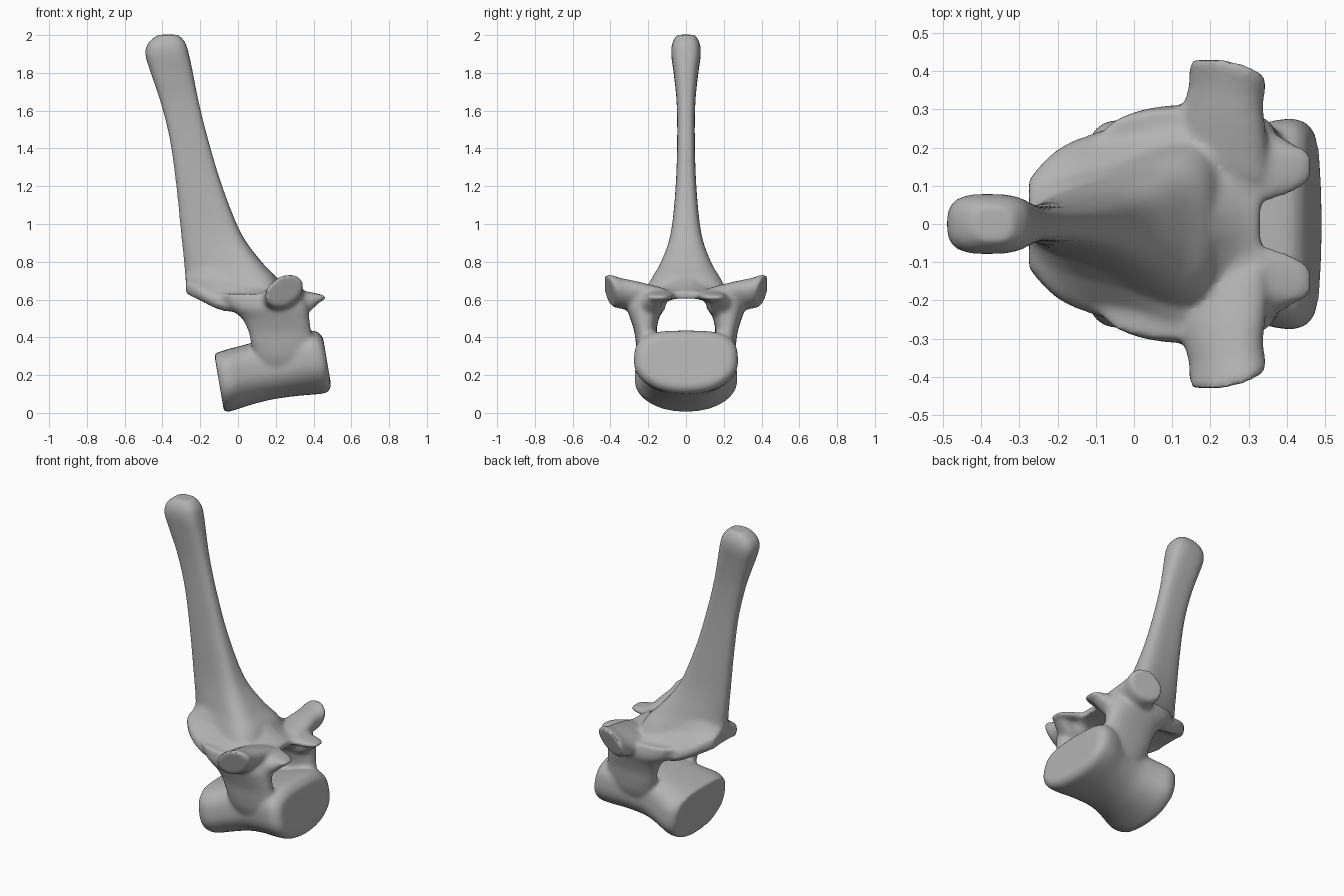
import bpy, bmesh, math

cube = bpy.data.objects.get("Cube")
if cube:
    bpy.data.objects.remove(cube, do_unlink=True)

bone = bpy.data.materials.new("bone_grey")
bone.use_nodes = True
GREY = (0.45, 0.45, 0.45, 1)
bone.diffuse_color = GREY
bone.node_tree.nodes["Principled BSDF"].inputs["Base Color"].default_value = GREY

bm = bmesh.new()


def smooth_stations(stations, steps=4):
    """Catmull-Rom interpolation between rows of section sizes."""
    out, last = [], len(stations) - 1
    for i in range(last):
        rows = [stations[max(0, min(last, i + k))] for k in (-1, 0, 1, 2)]
        for s in range(steps):
            t = s / steps
            out.append([0.5 * (2 * b + (c - a) * t + (2 * a - 5 * b + 4 * c - d) * t * t
                               + (3 * b - a - 3 * c + d) * t ** 3)
                        for a, b, c, d in zip(*rows)])
    return out + [list(stations[-1])]


def unit_ring(upper, lower, count=40):
    """Rounded unit outline with its own squareness above and below."""
    pts = []
    for i in range(count):
        a = 2 * math.pi * i / count
        c, s = math.cos(a), math.sin(a)
        e = 2 / (upper if s >= 0 else lower)
        pts.append((math.copysign(abs(c) ** e, c), math.copysign(abs(s) ** e, s)))
    return pts


def loft(stations, section, mirror=1):
    """Skin the closed sections and cap both ends."""
    rings = [[bm.verts.new((x, y * mirror, z)) for x, y, z in section(*row)]
             for row in smooth_stations(stations)]
    faces = [bm.faces.new(rings[0]), bm.faces.new(rings[-1])]
    for a, b in zip(rings, rings[1:]):
        for i in range(len(a)):
            j = (i + 1) % len(a)
            faces.append(bm.faces.new((a[i], a[j], b[j], b[i])))
    bmesh.ops.recalc_face_normals(bm, faces=faces)


ROUND, SOFT, BOXY = unit_ring(2, 2), unit_ring(2.5, 2.5), unit_ring(3, 3)
SHIELD = unit_ring(3.2, 2.1)


# Body of the vertebra: waisted block, flat on top, with tilted end faces
def body(x, low, high, half):
    mid, h = (low + high) / 2, (high - low) / 2
    return [(x - 0.17 * v * h, u * half, mid + v * h) for u, v in SHIELD]


loft([(-0.1, 0.004, 0.315, 0.245), (-0.07, 0.007, 0.323, 0.267), (-0.03, 0.02, 0.337, 0.272),
      (0.05, 0.045, 0.357, 0.245), (0.15, 0.07, 0.385, 0.225), (0.27, 0.088, 0.405, 0.24),
      (0.37, 0.097, 0.432, 0.272), (0.44, 0.106, 0.433, 0.272),
      (0.472, 0.14, 0.4, 0.238)], body)


# Tall spine: wedge section, broad toward the front at its root
def spine(z, back, front, w_back, w_front):
    mid, h = (back + front) / 2, (front - back) / 2
    return [(mid + u * h, v * (w_back + (w_front - w_back) * (u + 1) / 2), z)
            for u, v in BOXY]


loft([(0.64, -0.268, 0.24, 0.085, 0.28), (0.72, -0.28, 0.2, 0.068, 0.225),
      (0.8, -0.286, 0.125, 0.058, 0.165), (0.95, -0.302, 0.017, 0.05, 0.097),
      (1.2, -0.327, -0.083, 0.047, 0.06), (1.45, -0.362, -0.158, 0.045, 0.048),
      (1.65, -0.412, -0.208, 0.05, 0.05), (1.8, -0.462, -0.238, 0.068, 0.063),
      (1.9, -0.491, -0.26, 0.08, 0.077), (1.96, -0.474, -0.278, 0.073, 0.071),
      (2.002, -0.425, -0.315, 0.047, 0.047)], spine)


# Tent-shaped roof over the canal, its sides hanging lower than the middle
def roof(x, w, low, under, top):
    edge = low + 0.07
    half = [(0.35 * w, under), (0.85 * w, low), (w, low + 0.03), (0.97 * w, edge),
            (0.6 * w, edge + 0.3 * (top - edge)), (0.1 * w, top)]
    return [(x, y, z) for y, z in half] + [(x, -y, z) for y, z in reversed(half)]


loft([(-0.275, 0.12, 0.628, 0.635, 0.74), (-0.2, 0.198, 0.59, 0.62, 0.84),
      (-0.1, 0.242, 0.542, 0.61, 0.92), (0, 0.268, 0.53, 0.61, 0.92),
      (0.1, 0.3, 0.545, 0.61, 0.82), (0.2, 0.3, 0.55, 0.61, 0.72),
      (0.28, 0.26, 0.555, 0.605, 0.665), (0.33, 0.18, 0.575, 0.605, 0.645)], roof)


# Paired parts: canal walls, side processes, front prongs and their struts
def wall(z, x0, x1, y0, y1):
    return [((x0 + x1) / 2 + u * (x1 - x0) / 2, (y0 + y1) / 2 + v * (y1 - y0) / 2, z)
            for u, v in SOFT]


def side_process(y, x, z, rx, rz):
    return [(x + u * rx, y + 0.3 * v * rz - 0.2 * u * rx, z + v * rz + 0.25 * u * rx)
            for u, v in ROUND]


def prong(x, y, z, ry, rz):
    return [(x, y + u * ry, z + v * rz) for u, v in SOFT]


for side in (1, -1):
    loft([(0.18, 0.12, 0.38, 0.08, 0.2), (0.28, 0.09, 0.4, 0.1, 0.247),
          (0.36, 0.07, 0.4, 0.135, 0.264), (0.43, 0.055, 0.388, 0.155, 0.274),
          (0.5, 0.02, 0.378, 0.143, 0.295), (0.56, -0.05, 0.37, 0.12, 0.313),
          (0.63, -0.1, 0.35, 0.09, 0.3)], wall, side)
    loft([(0.13, 0.21, 0.595, 0.14, 0.06), (0.24, 0.228, 0.61, 0.12, 0.08),
          (0.33, 0.24, 0.63, 0.099, 0.081), (0.39, 0.245, 0.645, 0.102, 0.085),
          (0.408, 0.243, 0.648, 0.092, 0.078)], side_process, side)
    loft([(0.25, 0.15, 0.625, 0.11, 0.035), (0.33, 0.136, 0.622, 0.08, 0.026),
          (0.4, 0.142, 0.615, 0.067, 0.021), (0.44, 0.149, 0.611, 0.054, 0.016),
          (0.462, 0.15, 0.608, 0.034, 0.012)], prong, side)
    loft([(0.25, 0.2, 0.57, 0.08, 0.07), (0.34, 0.19, 0.57, 0.06, 0.06),
          (0.4, 0.175, 0.587, 0.046, 0.032), (0.435, 0.163, 0.602, 0.034, 0.014)],
         prong, side)

# Fuse all parts into one smooth bone
mesh = bpy.data.meshes.new("vertebra")
bm.to_mesh(mesh)
bm.free()
mesh.materials.append(bone)
vertebra = bpy.data.objects.new("vertebra", mesh)
bpy.context.collection.objects.link(vertebra)
fuse = vertebra.modifiers.new("fuse", 'REMESH')
fuse.mode = 'VOXEL'
fuse.voxel_size = 0.011
fuse.use_smooth_shade = True
soften = vertebra.modifiers.new("soften", 'SMOOTH')
soften.factor = 0.5
soften.iterations = 11

bpy.ops.object.select_all(action='DESELECT')
vertebra.select_set(True)
bpy.context.view_layer.objects.active = vertebra
for name in ("fuse", "soften"):
    bpy.ops.object.modifier_apply(modifier=name)
bpy.ops.object.shade_smooth_by_angle(angle=math.radians(45))
